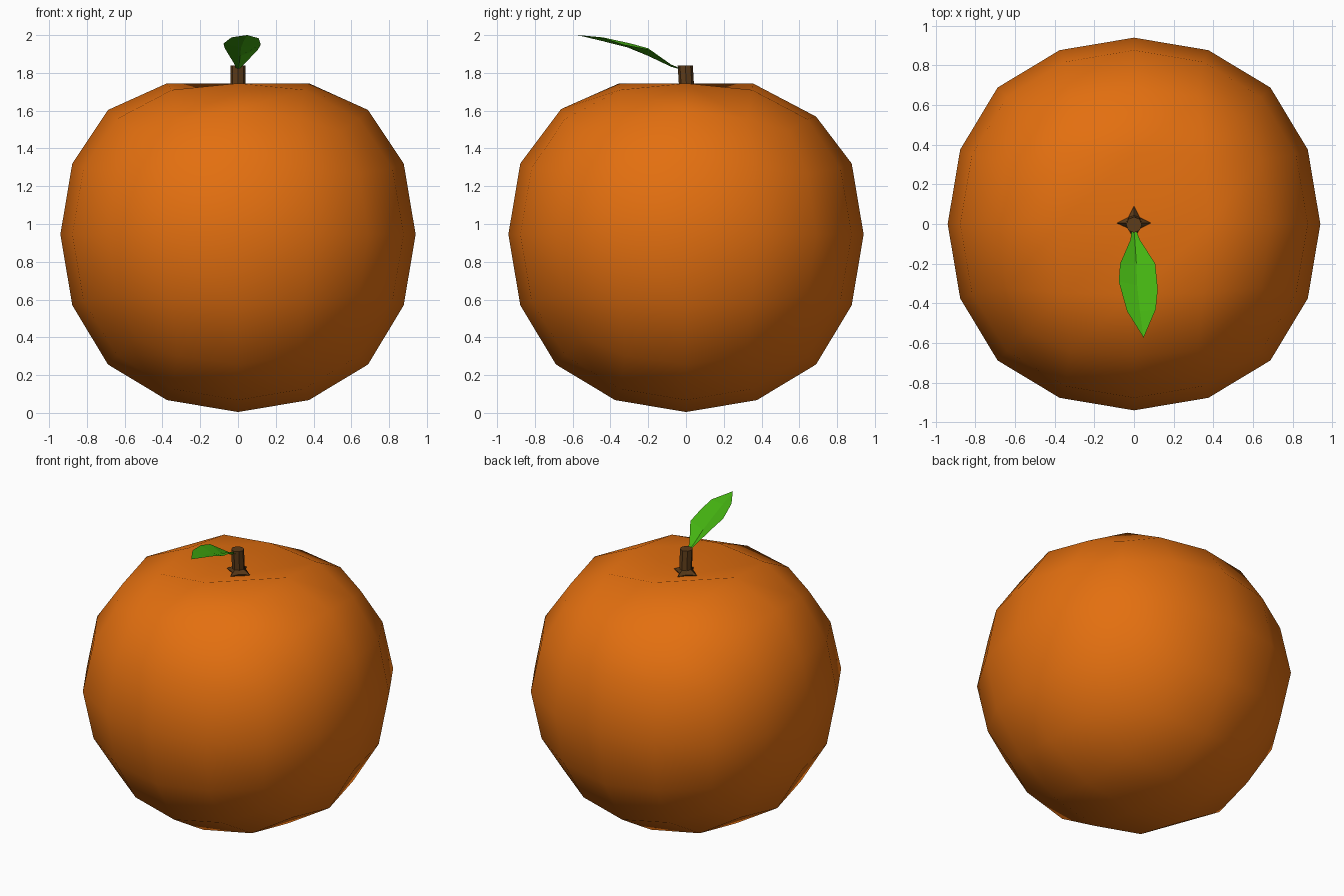
import bpy, bmesh, math

if "Cube" in bpy.data.objects:
    bpy.data.objects.remove(bpy.data.objects["Cube"])


def material(name, rgb):
    m = bpy.data.materials.new(name)
    m.diffuse_color = (*rgb, 1)
    m.use_nodes = True
    m.node_tree.nodes["Principled BSDF"].inputs["Base Color"].default_value = m.diffuse_color
    return m


def mesh_object(name, verts, faces, mat):
    me = bpy.data.meshes.new(name)
    me.from_pydata(verts, [], faces)
    me.materials.append(mat)
    ob = bpy.data.objects.new(name, me)
    bpy.context.collection.objects.link(ob)
    return ob


orange = material("orange peel", (0.77, 0.16, 0.005))
brown = material("brown stem", (0.11, 0.045, 0.01))
green = material("leaf green", (0.06, 0.46, 0.006))

# Fruit: a cube rounded by two subdivision steps
bpy.ops.mesh.primitive_cube_add(size=2.141, location=(0, 0, 0))
fruit = bpy.context.object
fruit.name = "fruit"
mod = fruit.modifiers.new("round", 'SUBSURF')
mod.levels = mod.render_levels = 2
mod.use_limit_surface = False
bpy.ops.object.modifier_apply(modifier="round")
fruit.data.materials.clear()
fruit.data.materials.append(orange)

# Dimple: lower the crown around the stem
bm = bmesh.new()
bm.from_mesh(fruit.data)
bmesh.ops.translate(bm, verts=bm.verts, vec=(0, 0, 0.945))
centre, diagonals = None, []
for v in bm.verts:
    x, y, z = v.co
    r = math.hypot(x, y)
    if z < 1.5:
        continue
    if r < 0.1:
        v.co.z = 1.66
        centre = v
    elif r < 0.42:
        v.co.z = 1.745
        v.co.y *= 0.94
    elif r < 0.55:
        v.co.z = 1.71
        if x * y > 0:
            diagonals.append(v)
    else:
        v.co.z -= 0.03
        if abs(x) < 0.1:
            v.co.z -= 0.035 if y > 0 else -0.005
            v.co.y *= 1.0 if y > 0 else 0.96
for v in diagonals:
    bmesh.ops.connect_verts(bm, verts=[centre, v])
for f in bm.faces:
    f.smooth = True
bm.to_mesh(fruit.data)
bm.free()

# Stem: eight-sided, slightly tilted, with a four-pointed flare at its foot
rings = [(1.65, 0.04, 0.04, 0.005), (1.683, 0.087, 0.04, 0.005),
         (1.71, 0.04, 0.04, 0.004), (1.84, 0.04, 0.04, -0.004)]
verts, faces = [], []
for z, r_even, r_odd, y0 in rings:
    for i in range(8):
        a = i * math.pi / 4
        r = r_odd if i % 2 else r_even
        verts.append((r * math.cos(a), y0 + r * math.sin(a), z))
for k in range(len(rings) - 1):
    for i in range(8):
        j = (i + 1) % 8
        faces.append((k * 8 + i, k * 8 + j, k * 8 + 8 + j, k * 8 + 8 + i))
faces.append(tuple(range(24, 32)))
faces.append(tuple(range(7, -1, -1)))
mesh_object("stem", verts, faces, brown)

# Leaf: a folded blade, each row is left edge, midrib, right edge
rows = [((-0.012, -0.035, 1.826), (0.0, -0.035, 1.82), (0.012, -0.035, 1.826)),
        ((-0.018, -0.08, 1.845), (0.004, -0.08, 1.833), (0.03, -0.08, 1.843)),
        ((-0.07, -0.20, 1.93), (0.012, -0.20, 1.89), (0.107, -0.20, 1.925)),
        ((-0.077, -0.29, 1.955), (0.016, -0.31, 1.935), (0.12, -0.33, 1.95)),
        ((-0.035, -0.44, 1.988), (0.03, -0.44, 1.968), (0.11, -0.43, 1.983)),
        ((0.046, -0.57, 2.0), (0.048, -0.575, 2.0), (0.05, -0.57, 2.0))]
verts = [p for row in rows for p in row]
faces = []
for k in range(len(rows) - 1):
    for s in (0, 1):
        a = k * 3 + s
        faces.append((a, a + 3, a + 4, a + 1))
mesh_object("leaf", verts, faces, green)
